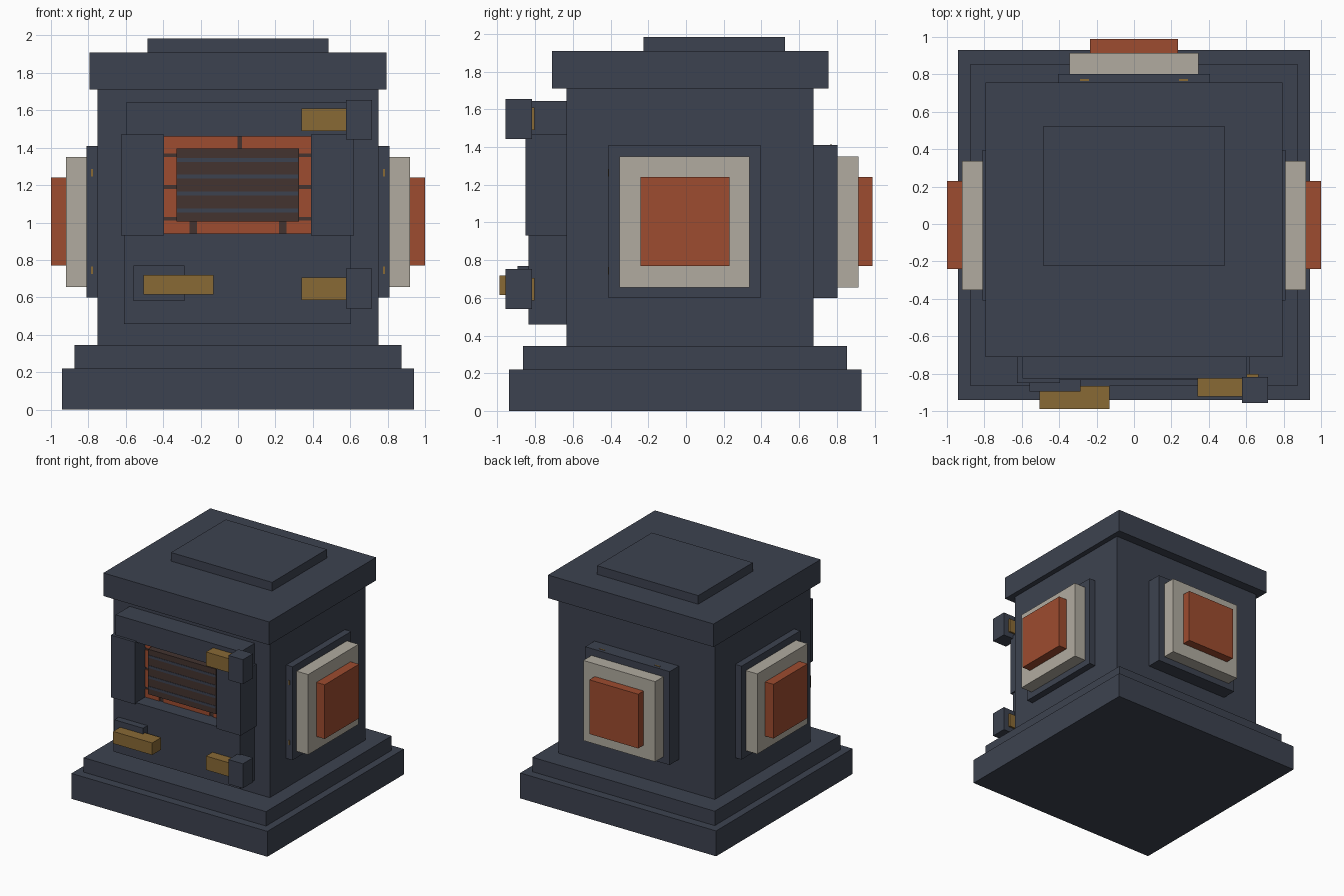
import bpy

default = bpy.data.objects.get("Cube")
if default:
    bpy.data.objects.remove(default, do_unlink=True)


def material(name, r, g, b):
    mat = bpy.data.materials.new(name)
    mat.use_nodes = True
    mat.diffuse_color = (r, g, b, 1)
    mat.node_tree.nodes["Principled BSDF"].inputs["Base Color"].default_value = (r, g, b, 1)
    return mat


iron = material("dark iron", 0.046, 0.055, 0.080)
red = material("brick red", 0.34, 0.072, 0.029)
cream = material("pale stone", 0.44, 0.41, 0.35)
brass = material("aged brass", 0.25, 0.143, 0.036)
soot = material("sooty brown", 0.056, 0.033, 0.029)


def box(name, mat, x, y, z):
    """Axis-aligned box from (low, high) ranges."""
    lo, hi = zip(x, y, z)
    bpy.ops.mesh.primitive_cube_add(size=1, location=[(a + b) / 2 for a, b in zip(lo, hi)])
    ob = bpy.context.object
    ob.name = name
    ob.scale = [b - a for a, b in zip(lo, hi)]
    bpy.ops.object.transform_apply(location=False, rotation=False, scale=True)
    ob.data.materials.append(mat)
    return ob


# Stepped base, body and cap
box("base", iron, (-0.94, 0.94), (-0.94, 0.93), (0, 0.22))
box("base_step", iron, (-0.875, 0.875), (-0.865, 0.855), (0.22, 0.345))
box("body", iron, (-0.75, 0.75), (-0.635, 0.675), (0.345, 1.71))
box("cap", iron, (-0.795, 0.795), (-0.71, 0.757), (1.71, 1.91))
box("cap_plate", iron, (-0.485, 0.485), (-0.225, 0.525), (1.91, 1.985))

# Stacked window panels on both sides: frame, stone surround, red pane
for side, s in (("left", 1), ("right", -1)):
    def out(a, b):
        return tuple(sorted((s * a, s * b)))
    box(side + "_panel_frame", iron, out(0.74, 0.81), (-0.41, 0.395), (0.60, 1.41))
    box(side + "_panel_surround", cream, out(0.80, 0.92), (-0.352, 0.337), (0.655, 1.35))
    box(side + "_panel_pane", red, out(0.91, 1.0), (-0.24, 0.23), (0.77, 1.24))
    for z in (0.745, 1.265):
        box(side + "_panel_pin", brass, out(0.775, 0.785), (-0.413, 0.3), (z - 0.02, z + 0.02))

# Matching panel on the back
box("back_panel_frame", iron, (-0.405, 0.405), (0.66, 0.803), (0.60, 1.41))
box("back_panel_surround", cream, (-0.345, 0.345), (0.79, 0.915), (0.655, 1.35))
box("back_panel_pane", red, (-0.235, 0.235), (0.905, 0.99), (0.77, 1.24))
for x in (-0.265, 0.265):
    box("back_panel_pin", brass, (x - 0.025, x + 0.025), (0.765, 0.775), (1.3, 1.413))

# Door built as a frame around the fire opening
box("door_lower_panel", iron, (-0.61, 0.605), (-0.835, -0.62), (0.458, 0.94))
box("door_top_rail", iron, (-0.595, 0.605), (-0.827, -0.62), (1.46, 1.645))
box("door_right_stile", iron, (-0.625, -0.395), (-0.85, -0.62), (0.93, 1.47))
box("door_left_stile", iron, (0.39, 0.62), (-0.85, -0.62), (0.93, 1.47))

# Brick lining with staggered joints inside the opening
box("mortar", soot, (-0.395, 0.39), (-0.70, -0.62), (0.94, 1.46))
rows = ((0.94, 1.01), (1.03, 1.18), (1.20, 1.35), (1.37, 1.46))
for i, z in enumerate(rows):
    joints = (-0.24, 0.24) if i % 2 == 0 else (0.01,)
    half = 0.02 if i % 2 == 0 else 0.012
    start = -0.395
    for joint in joints:
        box("brick", red, (start, joint - half), (-0.708, -0.69), z)
        start = joint + half
    box("brick", red, (start, 0.39), (-0.708, -0.69), z)

# Sooty grate plate with thin iron bars
box("grate_plate", soot, (-0.33, 0.325), (-0.765, -0.70), (1.005, 1.395))
for i in range(4):
    z = 1.065 + 0.09 * i
    box("grate_bar", iron, (-0.325, 0.32), (-0.768, -0.76), (z - 0.011, z + 0.011))

# Hinges
for name, bottom, top in (("lower", 0.54, 0.753), ("upper", 1.443, 1.656)):
    mid = (bottom + top) / 2
    box(name + "_hinge_block", iron, (0.577, 0.717), (-0.957, -0.818), (bottom, top))
    box(name + "_hinge_strap", brass, (0.34, 0.665), (-0.923, -0.803), (mid - 0.06, mid + 0.06))

# Latch and handle
box("latch_plate", iron, (-0.56, -0.285), (-0.895, -0.82), (0.58, 0.77))
box("handle", brass, (-0.505, -0.13), (-0.99, -0.867), (0.615, 0.72))
